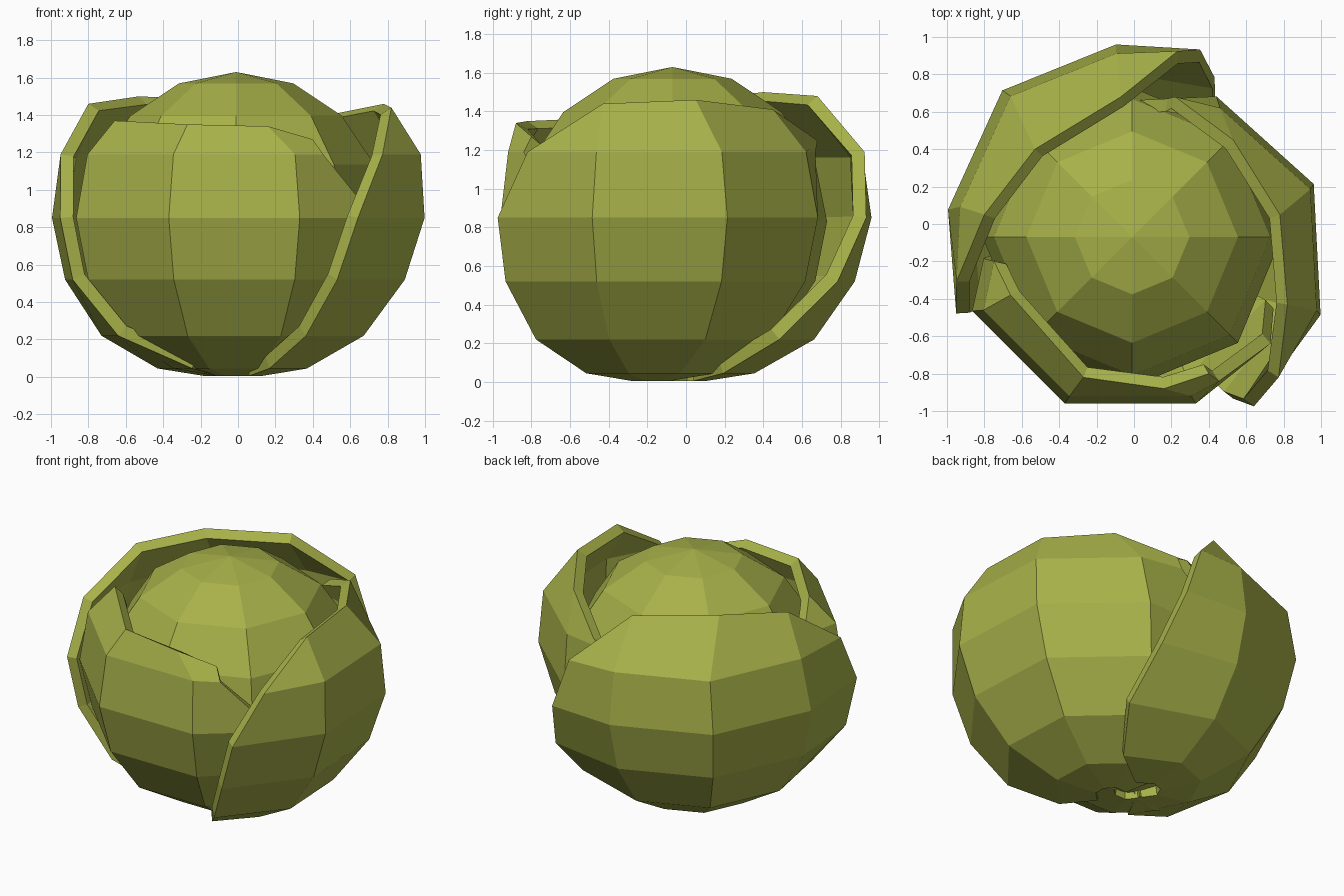
import bpy, bmesh
from math import radians, cos, sin

cube = bpy.data.objects.get("Cube")
if cube:
    bpy.data.objects.remove(cube, do_unlink=True)

green = bpy.data.materials.new("olive_green")
green.use_nodes = True
colour = (0.39, 0.44, 0.067, 1)
green.diffuse_color = colour
green.node_tree.nodes["Principled BSDF"].inputs["Base Color"].default_value = colour

# Height and radius of the leaf rings, from the stalk end upwards
RINGS = [(0.005, 0.1), (0.045, 0.35), (0.22, 0.65), (0.52, 0.845), (0.85, 0.915), (1.19, 0.85)]


def add_object(name, bm):
    mesh = bpy.data.meshes.new(name)
    bm.to_mesh(mesh)
    bm.free()
    mesh.materials.append(green)
    obj = bpy.data.objects.new(name, mesh)
    bpy.context.collection.objects.link(obj)
    return obj


def leaf(name, centre, columns, starts, ends, rim, flares, lean):
    """Cupped shell: starts and ends give the side edges ring by ring,
    rim the points of the top edge, lean the outward tilt along x and y."""
    bm = bmesh.new()
    grid = []
    for (z, r), first, last in zip(RINGS, starts, ends):
        x = centre[0] + lean[0] * (z - 0.85)
        y = centre[1] + lean[1] * (z - 0.85)
        radii = [r * flares[0]] + [r] * len(columns) + [r * flares[1]]
        grid.append([bm.verts.new((x + k * cos(radians(a)), y + k * sin(radians(a)), z))
                     for a, k in zip([first] + columns + [last], radii)])
    grid.append([bm.verts.new(p) for p in rim])
    for low, high in zip(grid, grid[1:]):
        for i in range(len(low) - 1):
            bm.faces.new((low[i], low[i + 1], high[i + 1], high[i]))
    bmesh.ops.remove_doubles(bm, verts=bm.verts, dist=0.001)
    obj = add_object(name, bm)
    shell = obj.modifiers.new("thickness", "SOLIDIFY")
    shell.thickness = 0.07
    shell.offset = -1


# Round heart
bm = bmesh.new()
bmesh.ops.create_uvsphere(bm, u_segments=8, v_segments=8, radius=0.8)
heart = add_object("heart", bm)
heart.location = (-0.01, -0.07, 0.83)

# Inner leaf at the front
corner = (-0.66, -0.38, 1.37)
leaf("front_leaf", (-0.02, -0.115), [-157.5, -112.5, -67.5],
     [-175] * 6, [-25] * 4 + [-35, -56],
     [corner, corner, (-0.27, -0.82, 1.35), (0.16, -0.88, 1.34), (0.4, -0.8, 1.27)],
     (0.86, 1), (0, -0.06))

# Middle leaf on the left, with a slanting front edge
corner = (0.82, -0.43, 1.44)
leaf("left_leaf", (0.135, -0.18), [-19.5, 25.5, 70.5],
     [-75, -69, -63, -60, -57.5, -47], [115] * 5 + [90],
     [corner, corner, (0.78, 0.05, 1.46), (0.53, 0.45, 1.41), (0.22, 0.68, 1.25)],
     (1.03, 1), (0.12, 0))

# Outer leaf round the back and right, overlapping both others
corner = (-0.07, 0.68, 1.48)
side = (-0.8, 0.05, 1.46)
leaf("back_leaf", (-0.08, 0.045), [91, 133, 178],
     [20, 30, 42, 56, 64, 70], [260, 245, 219, 211, 211, 203],
     [corner, corner, (-0.53, 0.4, 1.5), side, side],
     (1.08, 1.11), (0, 0.05))
